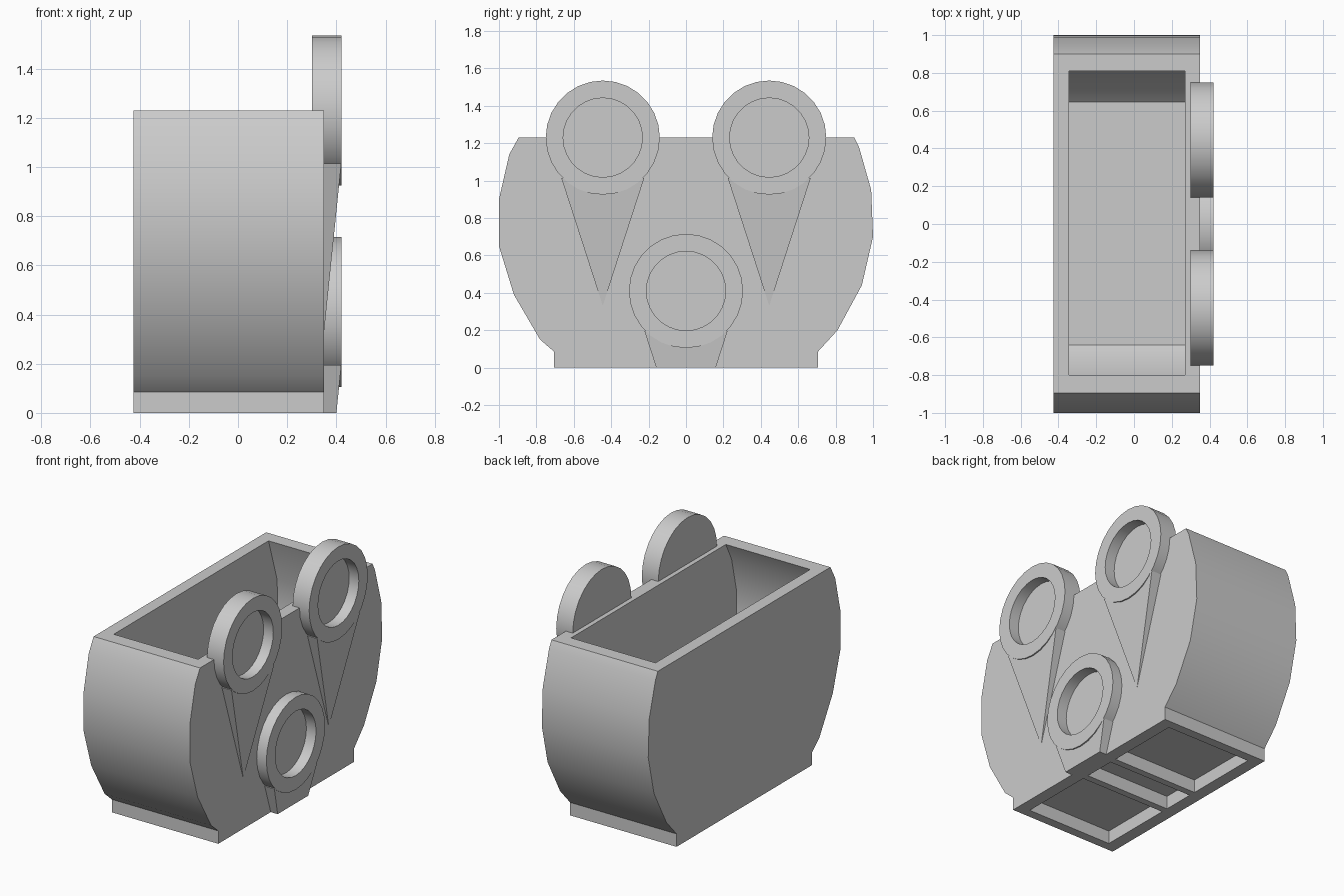
import bpy
import bmesh
from math import sin, cos, pi, radians

cube = bpy.data.objects.get("Cube")
if cube:
    bpy.data.objects.remove(cube, do_unlink=True)

grey = bpy.data.materials.new("plain_grey")
grey.use_nodes = True
grey.diffuse_color = (0.6, 0.6, 0.6, 1)
grey.node_tree.nodes["Principled BSDF"].inputs["Base Color"].default_value = (0.6, 0.6, 0.6, 1)


def loft(name, loops, smooth=True):
    """Join matching point loops with quads and cap both ends."""
    bm = bmesh.new()
    rings = [[bm.verts.new(p) for p in loop] for loop in loops]
    n = len(rings[0])
    for a, b in zip(rings, rings[1:]):
        for i in range(n):
            j = (i + 1) % n
            bm.faces.new((a[i], a[j], b[j], b[i]))
    bm.faces.new(rings[0][::-1])
    bm.faces.new(rings[-1])
    bmesh.ops.recalc_face_normals(bm, faces=bm.faces)
    mesh = bpy.data.meshes.new(name)
    bm.to_mesh(mesh)
    bm.free()
    mesh.materials.append(grey)
    obj = bpy.data.objects.new(name, mesh)
    bpy.context.collection.objects.link(obj)
    if smooth:
        shade(obj)
    return obj


def select(obj):
    bpy.ops.object.select_all(action="DESELECT")
    obj.select_set(True)
    bpy.context.view_layer.objects.active = obj


def shade(obj):
    select(obj)
    bpy.ops.object.shade_smooth_by_angle(angle=radians(32))


def prism(name, profile, x0, x1):
    return loft(name, [[(x, y, z) for y, z in profile] for x in (x0, x1)], False)


def cut(obj, cutter):
    mod = obj.modifiers.new("cut", "BOOLEAN")
    mod.operation, mod.solver, mod.object = "DIFFERENCE", "EXACT", cutter
    select(obj)
    bpy.ops.object.modifier_apply(modifier=mod.name)
    bpy.data.objects.remove(cutter, do_unlink=True)


# Body: barrel-sided profile on a straight foot
body = prism("body", [
    (-0.705, 0), (0.705, 0), (0.705, 0.085), (0.81, 0.2), (0.94, 0.44),
    (1.0, 0.70), (0.99, 0.95), (0.925, 1.18), (0.9, 1.23), (-0.895, 1.23),
    (-0.945, 1.14), (-1.0, 0.90), (-1.0, 0.65), (-0.92, 0.39),
    (-0.78, 0.15), (-0.705, 0.085)], -0.425, 0.35)

# Open compartment following the outer curve
cut(body, prism("compartment_cutter", [
    (-0.64, 0.16), (0.645, 0.16), (0.735, 0.25), (0.85, 0.47), (0.905, 0.71),
    (0.9, 0.94), (0.81, 1.23), (0.81, 1.3), (-0.8, 1.3), (-0.8, 1.23),
    (-0.86, 1.11), (-0.91, 0.89), (-0.91, 0.66), (-0.83, 0.42),
    (-0.705, 0.21)], -0.345, 0.27))

# Recesses under the foot
for y0, y1 in ((-0.645, -0.15), (-0.105, 0.105), (0.15, 0.645)):
    cut(body, prism("foot_cutter", [(y0, -0.1), (y1, -0.1), (y1, 0.085), (y0, 0.085)],
                    -0.345, 0.27))
shade(body)


def cup(name, cy, cz, sides=28):
    """Shallow round cup facing sideways."""
    steps = ((0.305, 0.30), (0.305, 0.42), (0.212, 0.42), (0.212, 0.35))
    loft(name, [[(x, cy + r * cos(2 * pi * i / sides), cz + r * sin(2 * pi * i / sides))
                 for i in range(sides)] for r, x in steps])


def support(name, cy, cz, drop):
    """Tapering wedge under a cup, cut off at the given drop."""
    def section(d):
        t = (0.9 - d) / 0.685
        w, x = 0.222 * t, 0.35 + 0.07 * t
        return [(0.34, cy - w, cz - d), (x, cy - w, cz - d),
                (x, cy + w, cz - d), (0.34, cy + w, cz - d)]
    loft(name, [section(0.215), section(drop)], False)


# Cups and their supports
for label, cy, cz, drop in (("front", -0.445, 1.23, 0.895),
                            ("back", 0.445, 1.23, 0.895),
                            ("lower", 0, 0.41, 0.41)):
    cup(label + "_cup", cy, cz)
    support(label + "_cup_support", cy, cz, drop)
